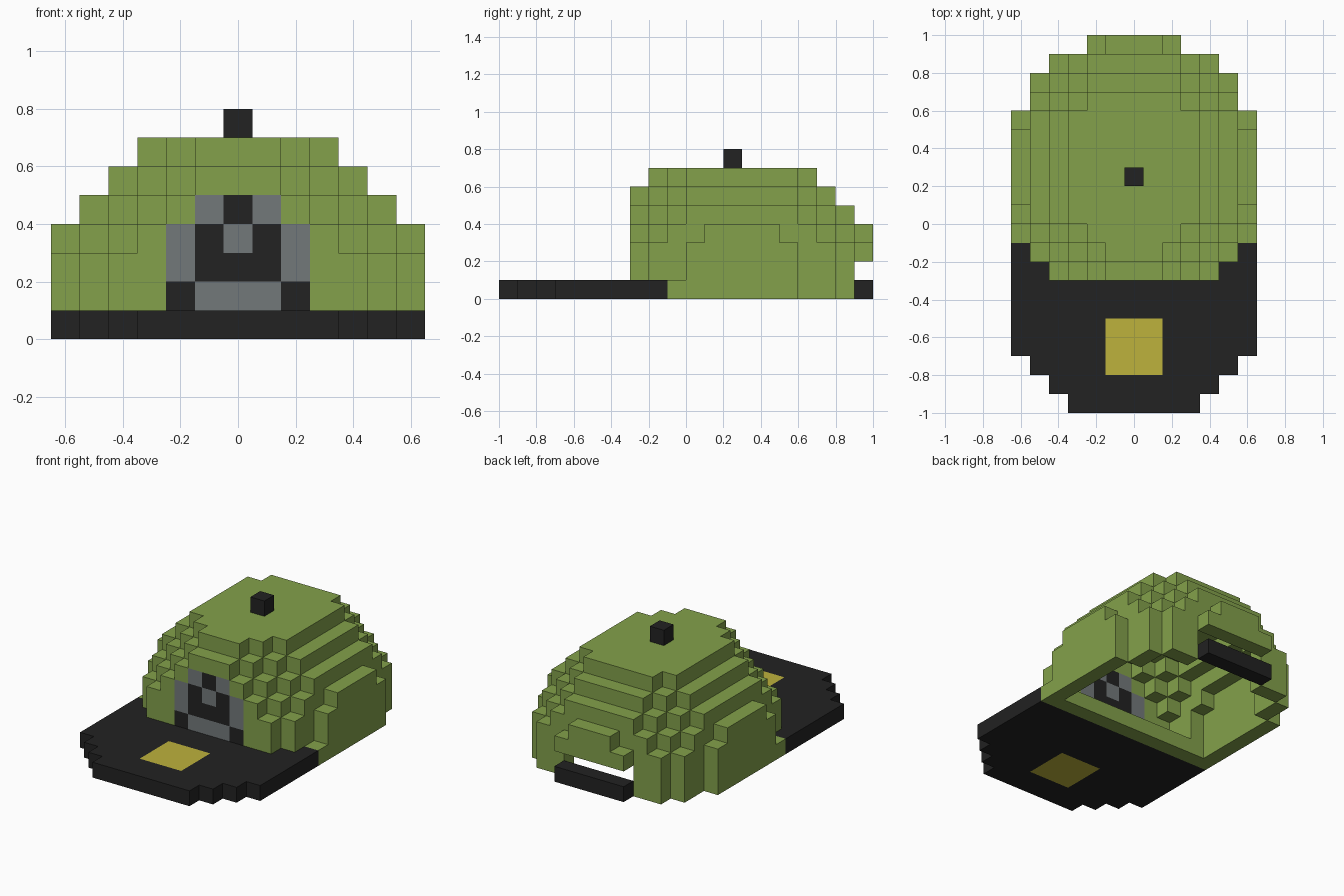
import bpy
import bmesh
from mathutils import Vector

old = bpy.data.objects.get("Cube")
if old:
    bpy.data.objects.remove(old, do_unlink=True)

S = 0.1  # block size


def material(name, rgb):
    m = bpy.data.materials.new(name)
    m.use_nodes = True
    color = (*rgb, 1.0)
    m.diffuse_color = color
    bsdf = m.node_tree.nodes["Principled BSDF"]
    bsdf.inputs["Base Color"].default_value = color
    bsdf.inputs["Roughness"].default_value = 0.9
    return m


green = material("green cloth", (0.227, 0.356, 0.07))
black = material("black cloth", (0.016, 0.016, 0.016))
grey = material("grey thread", (0.17, 0.19, 0.195))
yellow = material("yellow sticker", (0.514, 0.445, 0.045))

parts = {name: set() for name in (
    "crown", "brim", "brim_sticker", "emblem_light", "emblem_dark",
    "back_strap", "top_button")}


def row(half, y, z):
    return {(x, y, z) for x in range(-half, half + 1)}


# Crown outline: one string per layer, one half-width per row, front to back
FRONT = -3
layers = [
    "--6666666554-",
    "4556666665540",
    "4556666665542",
    "3455666655431",
    "234555555432-",
    "12344444432--",
    "-123333332---",
]
outline = set()
for z, widths in enumerate(layers):
    for n, w in enumerate(widths):
        if w != "-" and not (z == 1 and n == 12):
            outline |= row(int(w), FRONT + n, z)

# Crown shell: keep cells on the outside of a layer or open to the sky
for x, y, z in outline:
    sides = [(x + 1, y, z), (x - 1, y, z), (x, y + 1, z), (x, y - 1, z)]
    if (x, y, z + 1) not in outline or any(c not in outline for c in sides):
        parts["crown"].add((x, y, z))
    elif z == 0 and y == -1:
        parts["crown"].add((x, y, z))

# Base layer is an open ring, with an opening at the back
parts["crown"] = {
    (x, y, z) for x, y, z in parts["crown"]
    if not (z < 2 and y == 8 and abs(x) <= 2)}

# Brim with a square sticker
for y in range(-10, -1):
    parts["brim"] |= row(min(6, y + 13), y, 0)
for y in range(-8, -5):
    parts["brim_sticker"] |= row(1, y, 0)
parts["brim"] -= parts["brim_sticker"]

# Strap and button
parts["back_strap"] = row(2, 9, 0)
parts["top_button"] = row(0, 2, 7)

# Front emblem, rows from bottom to top: light, dark, or plain
for z, line in enumerate(["dllld", "ldddl", "ldldl", " ldl "], start=1):
    for n, ch in enumerate(line):
        if ch != " ":
            name = "emblem_light" if ch == "l" else "emblem_dark"
            parts[name].add((n - 2, FRONT, z))
parts["crown"] -= parts["emblem_light"] | parts["emblem_dark"]

solid = set().union(*parts.values())


def build(name, cells, mat):
    """Mesh the visible faces of a set of blocks."""
    bm = bmesh.new()
    verts = {}

    def vert(p):
        key = tuple(round(c) for c in p)
        if key not in verts:
            verts[key] = bm.verts.new(
                ((key[0] / 2) * S, (key[1] / 2) * S, (key[2] / 2) * S))
        return verts[key]

    for cell in sorted(cells):
        x, y, z = cell
        center = Vector((2 * x, 2 * y + 1, 2 * z + 1))
        for axis in range(3):
            for sign in (-1, 1):
                n = Vector((0, 0, 0))
                n[axis] = sign
                if tuple(c + int(d) for c, d in zip(cell, n)) in solid:
                    continue
                u = Vector((0, 0, 0))
                u[(axis + 1) % 3] = 1
                v = n.cross(u)
                bm.faces.new([vert(center + n + a * u + b * v)
                              for a, b in ((-1, -1), (1, -1), (1, 1), (-1, 1))])
    mesh = bpy.data.meshes.new(name)
    bm.to_mesh(mesh)
    bm.free()
    mesh.materials.append(mat)
    obj = bpy.data.objects.new(name, mesh)
    bpy.context.collection.objects.link(obj)


colors = {"crown": green, "emblem_light": grey, "brim_sticker": yellow}
for name, cells in parts.items():
    build(name, cells, colors.get(name, black))
